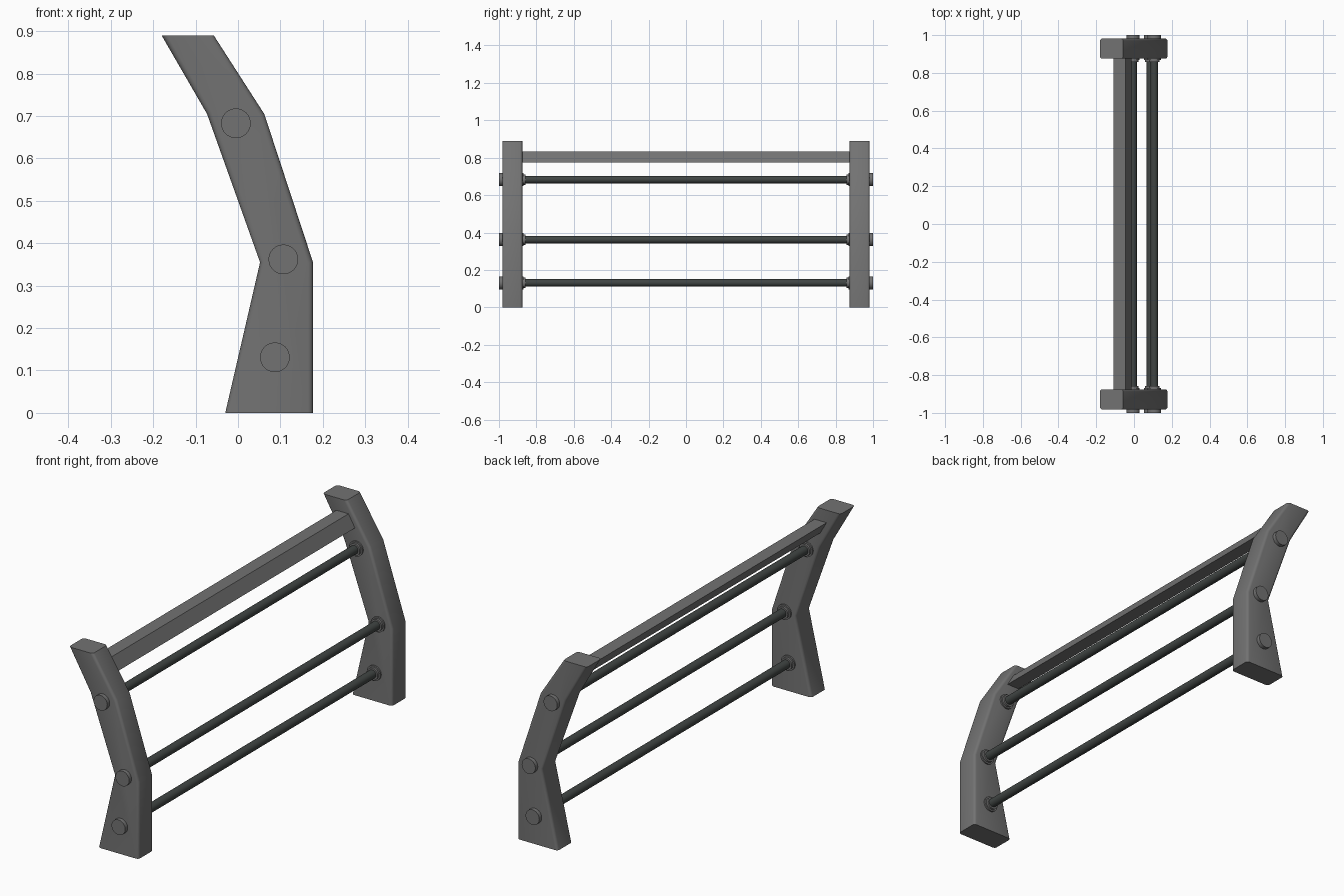
import bpy, bmesh, math

if "Cube" in bpy.data.objects:
    bpy.data.objects.remove(bpy.data.objects["Cube"])


def material(name, rgb):
    m = bpy.data.materials.new(name)
    m.diffuse_color = (*rgb, 1)
    m.use_nodes = True
    m.node_tree.nodes["Principled BSDF"].inputs["Base Color"].default_value = m.diffuse_color
    return m


GREY = material("painted grey", (0.17, 0.17, 0.17))
DARK = material("dark steel", (0.052, 0.06, 0.057))


def extrude(name, profile, y0, y1, mat, bevel):
    """Extrude an x-z profile along y and round its edges a little."""
    bm = bmesh.new()
    face = bm.faces.new([bm.verts.new((x, y0, z)) for x, z in profile])
    new = bmesh.ops.extrude_face_region(bm, geom=[face])["geom"]
    bmesh.ops.translate(bm, vec=(0, y1 - y0, 0),
                        verts=[v for v in new if isinstance(v, bmesh.types.BMVert)])
    bmesh.ops.recalc_face_normals(bm, faces=bm.faces)
    # round only the long rims of each end, leaving foot and top cut flat
    zs = [z for _, z in profile]
    rim = [e for e in bm.edges
           if abs(e.verts[0].co.y - e.verts[1].co.y) < 1e-5
           and not (e.verts[0].co.z == e.verts[1].co.z
                    and abs(e.verts[0].co.z - min(zs)) * abs(e.verts[0].co.z - max(zs)) < 1e-6)]
    if bevel:
        bmesh.ops.bevel(bm, geom=rim, offset=bevel, segments=3, profile=0.5, affect='EDGES')
    me = bpy.data.meshes.new(name)
    bm.to_mesh(me)
    bm.free()
    ob = bpy.data.objects.new(name, me)
    bpy.context.collection.objects.link(ob)
    me.materials.append(mat)
    smooth(ob)
    return ob


def smooth(ob):
    bpy.ops.object.select_all(action='DESELECT')
    ob.select_set(True)
    bpy.context.view_layer.objects.active = ob
    bpy.ops.object.shade_smooth_by_angle(angle=math.radians(32))


def cylinder(name, x, z, y0, y1, radius, mat):
    bpy.ops.mesh.primitive_cylinder_add(vertices=32, radius=radius, depth=abs(y1 - y0),
                                        location=(x, (y0 + y1) / 2, z),
                                        rotation=(math.pi / 2, 0, 0))
    ob = bpy.context.object
    ob.name = name
    ob.data.materials.append(mat)
    smooth(ob)


# bent end posts
POST = [(-0.03, 0), (0.177, 0), (0.177, 0.355), (0.062, 0.705),
        (-0.057, 0.89), (-0.18, 0.89), (-0.073, 0.705), (0.052, 0.355)]
for side, s in (("front", -1), ("back", 1)):
    extrude(side + "_post", POST, s * 0.875, s * 0.982, GREY, 0.012)

# slanted top beam following the lean of the posts
BEAM = [(-0.075, 0.775), (-0.013, 0.775), (-0.046, 0.832), (-0.108, 0.832)]
extrude("top_beam", BEAM, -0.885, 0.885, GREY, 0)

# three rods with end caps and inner collars
for n, (x, z) in enumerate([(0.087, 0.131), (0.107, 0.362), (-0.005, 0.683)], 1):
    cylinder(f"rod_{n}", x, z, -0.9, 0.9, 0.02, DARK)
    for side, s in (("front", -1), ("back", 1)):
        cylinder(f"{side}_cap_{n}", x, z, s * 0.868, s * 1.0, 0.035, GREY)
        cylinder(f"{side}_collar_{n}", x, z, s * 0.858, s * 0.872, 0.028, GREY)
